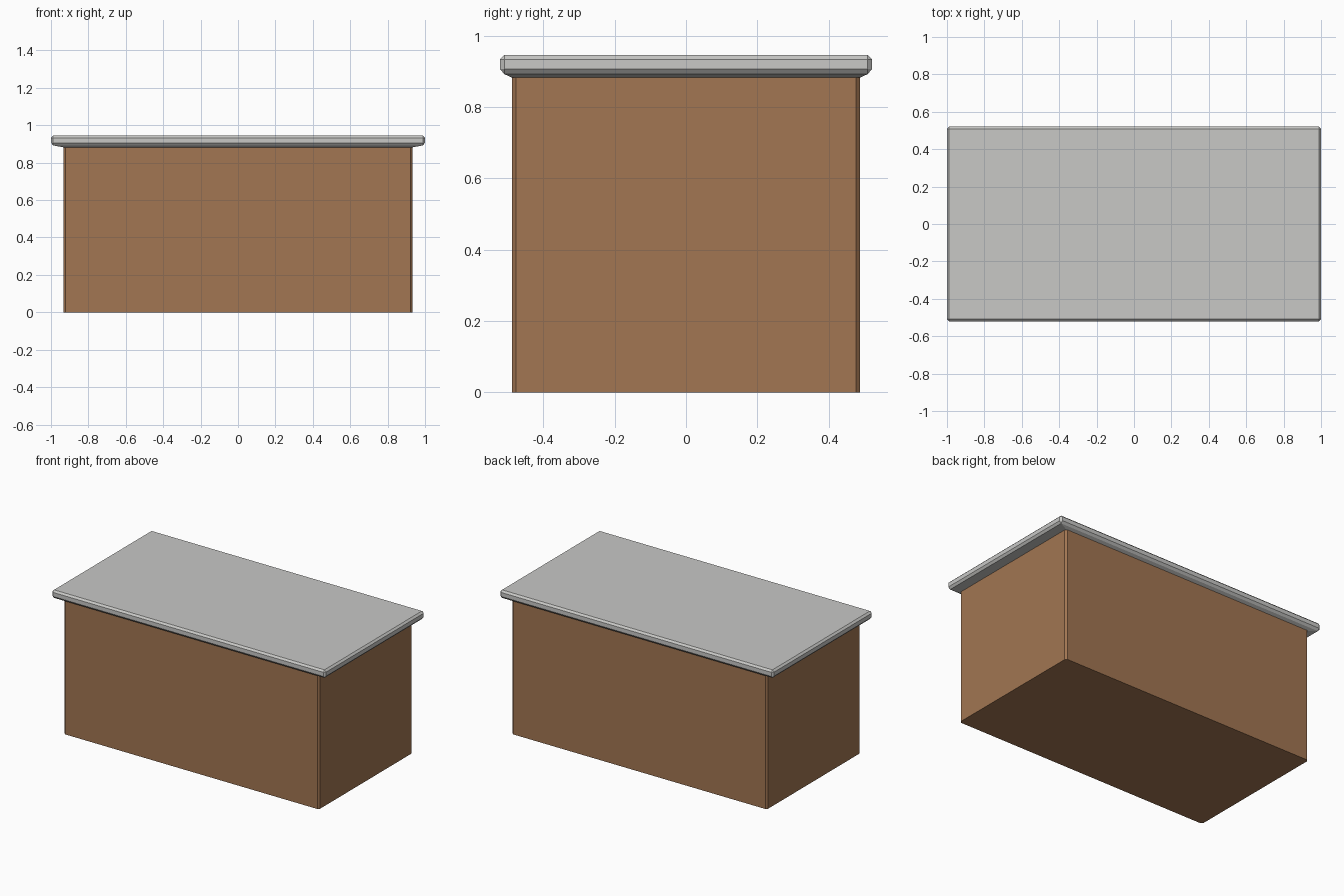
import bpy, bmesh

if "Cube" in bpy.data.objects:
    bpy.data.objects.remove(bpy.data.objects["Cube"])


def material(name, rgb):
    m = bpy.data.materials.new(name)
    m.diffuse_color = (*rgb, 1)
    m.use_nodes = True
    m.node_tree.nodes["Principled BSDF"].inputs["Base Color"].default_value = m.diffuse_color
    return m


def ring(bm, hx, hy, z, c):
    # rectangle with corners cut by c, counter-clockwise
    pts = [(hx, -hy + c), (hx, hy - c), (hx - c, hy), (-hx + c, hy),
           (-hx, hy - c), (-hx, -hy + c), (-hx + c, -hy), (hx - c, -hy)]
    return [bm.verts.new((x, y, z)) for x, y in pts]


def loft(name, sections, mat):
    bm = bmesh.new()
    rings = [ring(bm, *s) for s in sections]
    for a, b in zip(rings, rings[1:]):
        for i in range(8):
            j = (i + 1) % 8
            bm.faces.new((a[i], a[j], b[j], b[i]))
    bm.faces.new(rings[0][::-1])
    bm.faces.new(rings[-1])
    bmesh.ops.remove_doubles(bm, verts=bm.verts, dist=1e-5)
    bmesh.ops.recalc_face_normals(bm, faces=bm.faces)
    me = bpy.data.meshes.new(name)
    bm.to_mesh(me)
    bm.free()
    me.materials.append(mat)
    ob = bpy.data.objects.new(name, me)
    bpy.context.collection.objects.link(ob)
    return ob


wood = material("brown wood", (0.36, 0.18, 0.085))
stone = material("grey stone", (0.58, 0.58, 0.565))

# cabinet body with chamfered upright edges: half x, half y, z, corner cut
loft("cabinet_body", [(0.933, 0.488, 0, 0.012), (0.933, 0.488, 0.884, 0.012)], wood)

# bevelled worktop, underside tapering in to the body
loft("worktop", [(0.933, 0.488, 0.882, 0), (0.988, 0.509, 0.892, 0),
                 (1.0, 0.521, 0.906, 0.012), (1.0, 0.521, 0.933, 0.012),
                 (0.988, 0.509, 0.945, 0)], stone)
